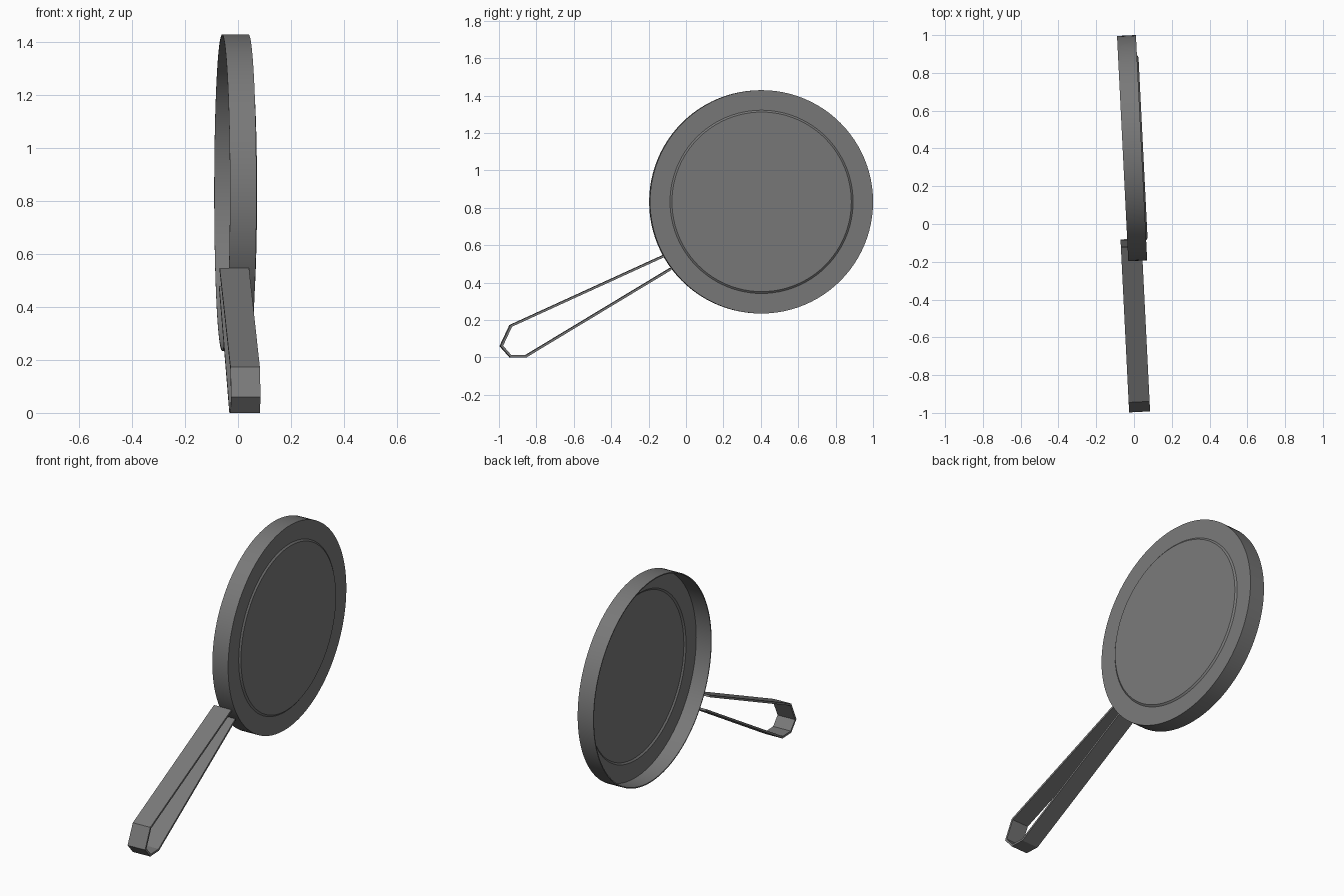
import bpy, bmesh, math
from mathutils import Vector, Matrix

if "Cube" in bpy.data.objects:
    bpy.data.objects.remove(bpy.data.objects["Cube"])

TILT = Matrix.Rotation(math.atan(0.05), 4, 'Z')  # whole pan is turned slightly about z

metal = bpy.data.materials.new("dark grey metal")
metal.diffuse_color = (0.19, 0.19, 0.19, 1)
metal.use_nodes = True
metal.node_tree.nodes["Principled BSDF"].inputs["Base Color"].default_value = metal.diffuse_color


def finish(name, bm, smooth=False):
    bmesh.ops.recalc_face_normals(bm, faces=bm.faces)
    mesh = bpy.data.meshes.new(name)
    bm.transform(TILT)
    bm.to_mesh(mesh)
    bm.free()
    mesh.materials.append(metal)
    ob = bpy.data.objects.new(name, mesh)
    bpy.context.collection.objects.link(ob)
    if smooth:
        bpy.ops.object.select_all(action='DESELECT')
        ob.select_set(True)
        bpy.context.view_layer.objects.active = ob
        bpy.ops.object.shade_smooth_by_angle(angle=math.radians(30))
    return ob


# Pan body: thin pressed sheet, lathed about the x axis, open towards -x
R, T = 0.597, 0.006
CENTRE = Vector((0, 0.4015, 0.8315))
profile = [(0.068, 0), (0.068, 0.480), (0.060, 0.490), (0.060, R), (-0.040, R),
           (-0.040, R - T), (0.054, R - T), (0.054, 0.488), (0.062, 0.478), (0.062, 0)]
bm = bmesh.new()
verts = [bm.verts.new(CENTRE + Vector((x, 0, r))) for x, r in profile]
edges = [bm.edges.new(pair) for pair in zip(verts, verts[1:])]
bmesh.ops.spin(bm, geom=verts + edges, cent=CENTRE, axis=(1, 0, 0),
               angle=math.tau, steps=96, use_merge=False)
bmesh.ops.remove_doubles(bm, verts=bm.verts, dist=1e-5)
finish("pan_body", bm, smooth=True)

# Handle: bent flat strip, open where it meets the pan (y, z of the outer edge)
outer = [Vector(p) for p in [(-0.122, 0.547), (-0.942, 0.173), (-0.995, 0.060),
                             (-0.942, 0.0), (-0.855, 0.0), (-0.078, 0.468)]]
THICK, X0, X1 = 0.012, -0.0755, 0.0355


def inward(a, b):
    d = (b - a).normalized()
    return Vector((-d.y, d.x))


inner = []
for i, p in enumerate(outer):
    n1 = inward(outer[max(i - 1, 0)], outer[max(i, 1)])
    n2 = inward(outer[min(i, len(outer) - 2)], outer[min(i + 1, len(outer) - 1)])
    m = (n1 + n2).normalized()
    inner.append(p + m * THICK / m.dot(n1))

bm = bmesh.new()
rings = [[bm.verts.new((x, p.x, p.y)) for x, p in ((X0, o), (X1, o), (X1, i), (X0, i))]
         for o, i in zip(outer, inner)]
for a, b in zip(rings, rings[1:]):
    for k in range(4):
        bm.faces.new((a[k], a[(k + 1) % 4], b[(k + 1) % 4], b[k]))
bm.faces.new(rings[0])
bm.faces.new(rings[-1])
finish("handle", bm)
